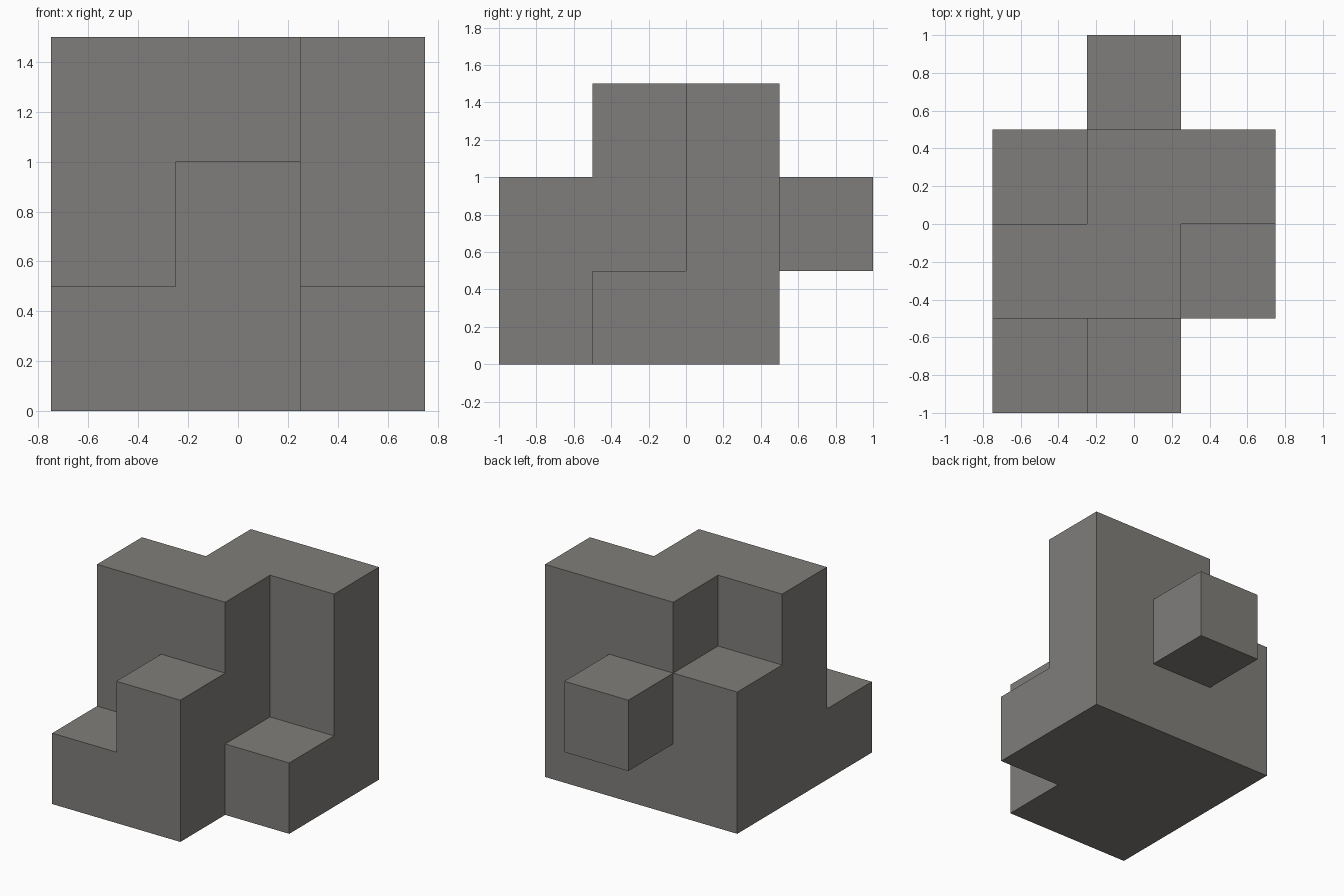
import bpy
import bmesh

# Remove the default cube
default = bpy.data.objects.get("Cube")
if default:
    bpy.data.objects.remove(default, do_unlink=True)

UNIT = 0.5

# Stack heights in units: columns run left to right in x, rows run front to back
HEIGHTS = [
    (1, 2, 0),
    (3, 3, 1),
    (2, 3, 3),
]

# Occupied cells of the solid block
cells = {(i, j, k)
         for j, row in enumerate(HEIGHTS)
         for i, height in enumerate(row)
         for k in range(height)}

# Knob sticking out of the back, one unit above the ground
cells.add((1, 3, 1))


def corner(i, j, k):
    return ((i - 1.5) * UNIT, (j - 2) * UNIT, k * UNIT)


def add_side(bm, cell, axis, step):
    """Add the square on one side of a cell, facing outwards."""
    u, v = (axis + 1) % 3, (axis + 2) % 3
    loop = [(0, 0), (1, 0), (1, 1), (0, 1)]
    if step < 0:
        loop.reverse()
    verts = []
    for a, b in loop:
        p = list(cell)
        p[axis] += step > 0
        p[u] += a
        p[v] += b
        verts.append(bm.verts.new(corner(*p)))
    bm.faces.new(verts)


# Keep only the outer skin, so the stacked cubes form one solid
bm = bmesh.new()
for cell in sorted(cells):
    for axis in range(3):
        for step in (-1, 1):
            neighbour = list(cell)
            neighbour[axis] += step
            if tuple(neighbour) not in cells:
                add_side(bm, cell, axis, step)
bmesh.ops.remove_doubles(bm, verts=bm.verts[:], dist=0.001)

mesh = bpy.data.meshes.new("stepped_block")
bm.to_mesh(mesh)
bm.free()
block = bpy.data.objects.new("stepped_block", mesh)
bpy.context.collection.objects.link(block)

# Plain warm grey
colour = (0.216, 0.208, 0.196, 1)
grey = bpy.data.materials.new("warm_grey")
grey.use_nodes = True
grey.diffuse_color = colour
grey.node_tree.nodes["Principled BSDF"].inputs["Base Color"].default_value = colour
mesh.materials.append(grey)
